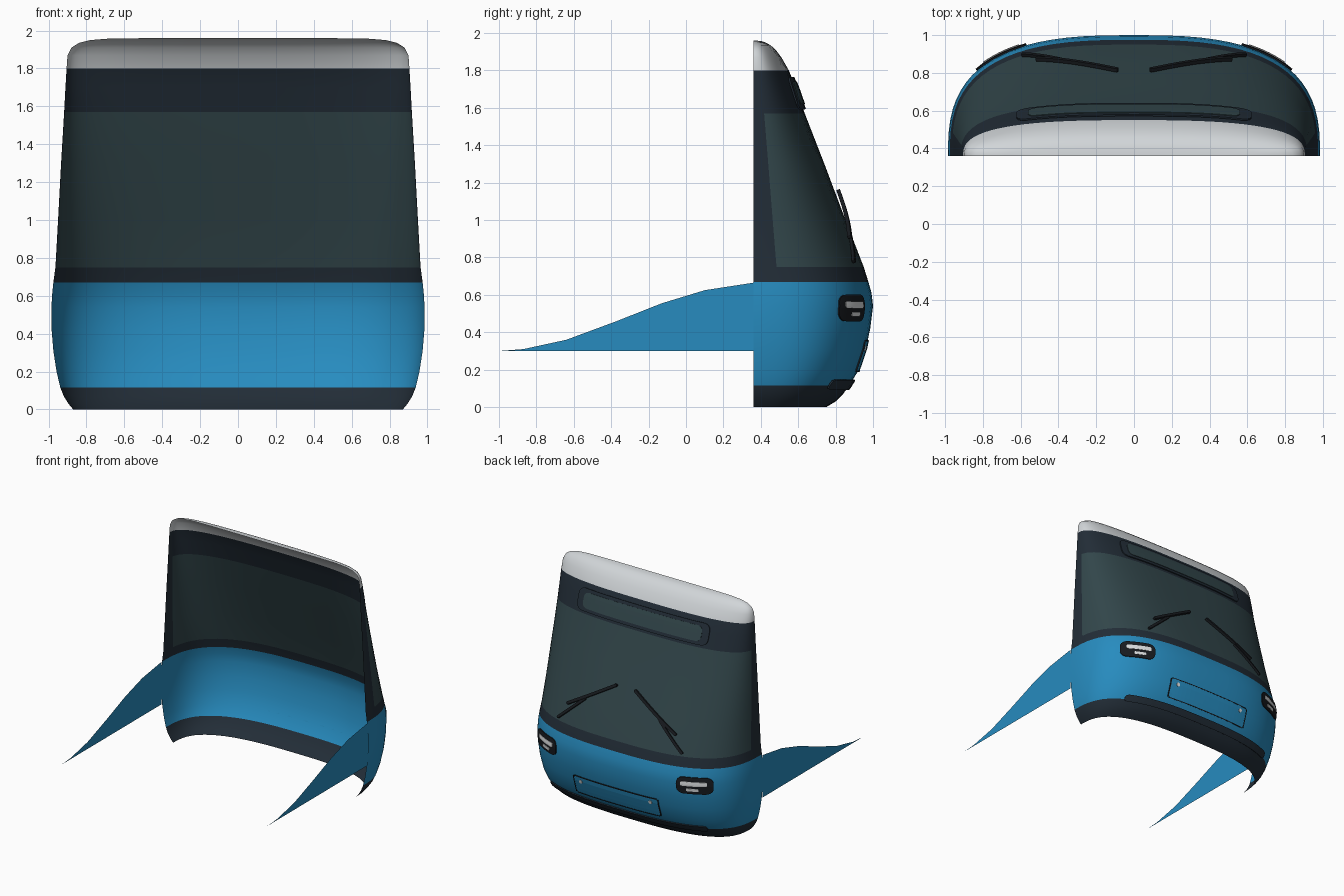
import bpy, bmesh, math
from mathutils import Vector

old = bpy.data.objects.get("Cube")
if old:
    bpy.data.objects.remove(old)


def material(name, *rgb):
    m = bpy.data.materials.new(name)
    m.use_nodes = True
    color = (*rgb, 1)
    m.diffuse_color = color
    m.node_tree.nodes["Principled BSDF"].inputs["Base Color"].default_value = color
    return m


blue = material("body_blue", .02, .26, .52)
dark = material("trim_dark", .016, .026, .038)
glass = material("tinted_glass", .032, .062, .07)
white = material("roof_white", .64, .67, .69)
black = material("rubber_black", .009, .011, .014)
lamp = material("lamp_white", .72, .74, .75)

BACK = .36        # open rear edge of the shell
POWER = 2.8       # squareness of the rounded plan shape
PILLAR = .21      # share of the depth taken by the side pillar

# height, half width, front depth
PROFILE = [
    (0, .87, .75), (.03, .895, .80), (.07, .92, .84), (.115, .938, .872),
    (.2, .958, .925), (.31, .975, .962), (.42, .984, .985), (.54, .985, 1),
    (.61, .981, .992), (.67, .975, .975), (.75, .964, .95), (1, .95, .853),
    (1.3, .934, .74), (1.57, .918, .635), (1.7, .911, .59), (1.8, .905, .55),
    (1.87, .9, .51), (1.91, .88, .48), (1.935, .84, .452), (1.95, .78, .425),
    (1.958, .68, .4), (1.96, .5, BACK)]


def section(z):
    """Half width and front depth at a height."""
    for (z0, w0, f0), (z1, w1, f1) in zip(PROFILE, PROFILE[1:]):
        if z <= z1:
            t = (z - z0) / (z1 - z0)
            return w0 + (w1 - w0) * t, f0 + (f1 - f0) * t
    return PROFILE[-1][1:]


def surface_y(x, z):
    w, f = section(z)
    u = min(abs(x) / w, 1)
    return BACK + (f - BACK) * (1 - u ** POWER) ** (1 / POWER)


def on_surface(x, z, lift):
    """Point lifted off the shell along its normal."""
    e = .01
    dx = (surface_y(x + e, z) - surface_y(x - e, z)) / (2 * e)
    dz = (surface_y(x, z + e) - surface_y(x, z - e)) / (2 * e)
    return Vector((x, surface_y(x, z), z)) + Vector((-dx, 1, -dz)).normalized() * lift


def finish(name, bm, mats, smooth=True):
    mesh = bpy.data.meshes.new(name)
    bm.to_mesh(mesh)
    bm.free()
    for m in mats:
        mesh.materials.append(m)
    for p in mesh.polygons:
        p.use_smooth = smooth
    ob = bpy.data.objects.new(name, mesh)
    bpy.context.collection.objects.link(ob)
    return ob


def grid_faces(bm, rows):
    for r0, r1 in zip(rows, rows[1:]):
        for a, b, c, d in zip(r0, r0[1:], r1[1:], r1):
            yield bm.faces.new((a, b, c, d))


# Cab shell: stacked plan sections, coloured by height and depth
start = math.asin(PILLAR ** (POWER / 2))
steps = 18
half = [0, start / 3, start] + [
    start + (math.pi / 2 - start) * i / steps for i in range(1, steps + 1)]
angles = half + [math.pi - a for a in reversed(half[:-1])]
bm = bmesh.new()
rows = []
for z, w, f in PROFILE:
    row = []
    for a in angles:
        c, s = math.cos(a), math.sin(a)
        x = math.copysign(abs(c) ** (2 / POWER), c) * w
        row.append(bm.verts.new((x, BACK + (f - BACK) * s ** (2 / POWER), z)))
    rows.append(row)


def shell_zone(face):
    c = face.calc_center_median()
    if c.z > 1.8:
        return 3
    if .115 < c.z < .67:
        return 0
    depth = (c.y - BACK) / (section(c.z)[1] - BACK)
    return 2 if .75 < c.z < 1.57 and depth > PILLAR else 1


for face in grid_faces(bm, rows):
    face.material_index = shell_zone(face)
    face.normal_update()
    if face.calc_center_median().dot(face.normal) < 0 and face.normal.z < .9:
        face.normal_flip()
bmesh.ops.recalc_face_normals(bm, faces=bm.faces)
bm.normal_update()
if sum(f.normal.y for f in bm.faces) < 0:
    bmesh.ops.reverse_faces(bm, faces=bm.faces)
finish("cab_shell", bm, [blue, dark, glass, white])


def plate(name, a, b, half_width, radius, lift, thick, mat, cols=24, lanes=4):
    """Round-ended plate following the shell from a to b, given as (x, z)."""
    a, b = Vector(a), Vector(b)
    length = (b - a).length
    along = (b - a) / length
    side = Vector((-along.y, along.x))
    radius = min(radius, half_width * .95)
    bm = bmesh.new()
    rows = []
    for i in range(cols + 1):
        t = (1 - math.cos(math.pi * i / cols)) / 2
        gap = min(t, 1 - t) * length
        w = half_width
        if gap < radius:
            w += math.sqrt(max(radius ** 2 - (radius - gap) ** 2, 0)) - radius
        points = [a + along * t * length + side * w * (2 * k / lanes - 1)
                  for k in range(lanes + 1)]
        rows.append([bm.verts.new(on_surface(p.x, p.y, lift)) for p in points])
    list(grid_faces(bm, rows))
    bm.normal_update()
    if sum(f.normal.y for f in bm.faces) < 0:
        bmesh.ops.reverse_faces(bm, faces=bm.faces)
    ob = finish(name, bm, [mat], smooth=False)
    mod = ob.modifiers.new("thickness", "SOLIDIFY")
    mod.thickness = thick
    mod.offset = -1
    return ob


# Destination display and lower bumper lip
plate("display_housing", (-.62, 1.675), (.62, 1.675), .085, .05, .014, .009, dark)
plate("display_glass", (-.56, 1.675), (.56, 1.675), .06, .04, .018, .005, glass)
plate("bumper_lip", (-.74, .125), (.74, .125), .025, .02, .014, .009, dark)

# Front hatch with its seams
plate("hatch_panel", (-.4, .275), (.4, .275), .08, .03, .006, .005, blue)
for name, z in (("hatch_lower_seam", .195), ("hatch_upper_seam", .355)):
    plate(name, (-.39, z), (.39, z), .003, 0, .008, .007, black, lanes=1)

for side, label in ((1, "left"), (-1, "right")):
    # Hatch side seam and lock
    plate(label + "_hatch_seam", (side * .4, .2), (side * .4, .35),
          .004, 0, .008, .007, black, lanes=1)
    plate(label + "_hatch_lock", (side * .315, .315), (side * .345, .315),
          .015, .015, .011, .006, lamp, cols=12)

    # Headlight cluster
    plate(label + "_headlight_panel", (side * .57, .53), (side * .83, .53),
          .07, .05, .012, .009, black)
    plate(label + "_main_lamp", (side * .605, .547), (side * .79, .547),
          .017, .01, .016, .006, lamp)
    plate(label + "_lower_lamp", (side * .645, .497), (side * .735, .497),
          .012, .008, .016, .006, lamp)

    # Wiper blade and arm
    plate(label + "_wiper_blade", (side * .085, 1.15), (side * .515, .9),
          .011, .008, .03, .02, black, lanes=1)
    plate(label + "_wiper_arm", (side * .35, .985), (side * .59, .77),
          .01, .008, .022, .016, black, lanes=1)

    # Tapering side skirt sheet
    outline = [(BACK, .3), (-1, .3), (-.87, .31), (-.64, .36), (-.37, .46),
               (-.13, .555), (.1, .625), (BACK, .665)]
    bm = bmesh.new()
    face = bm.faces.new([bm.verts.new((side * .982, y, z)) for y, z in outline])
    face.normal_update()
    if face.normal.x * side < 0:
        face.normal_flip()
    finish(label + "_side_skirt", bm, [blue], smooth=False)
